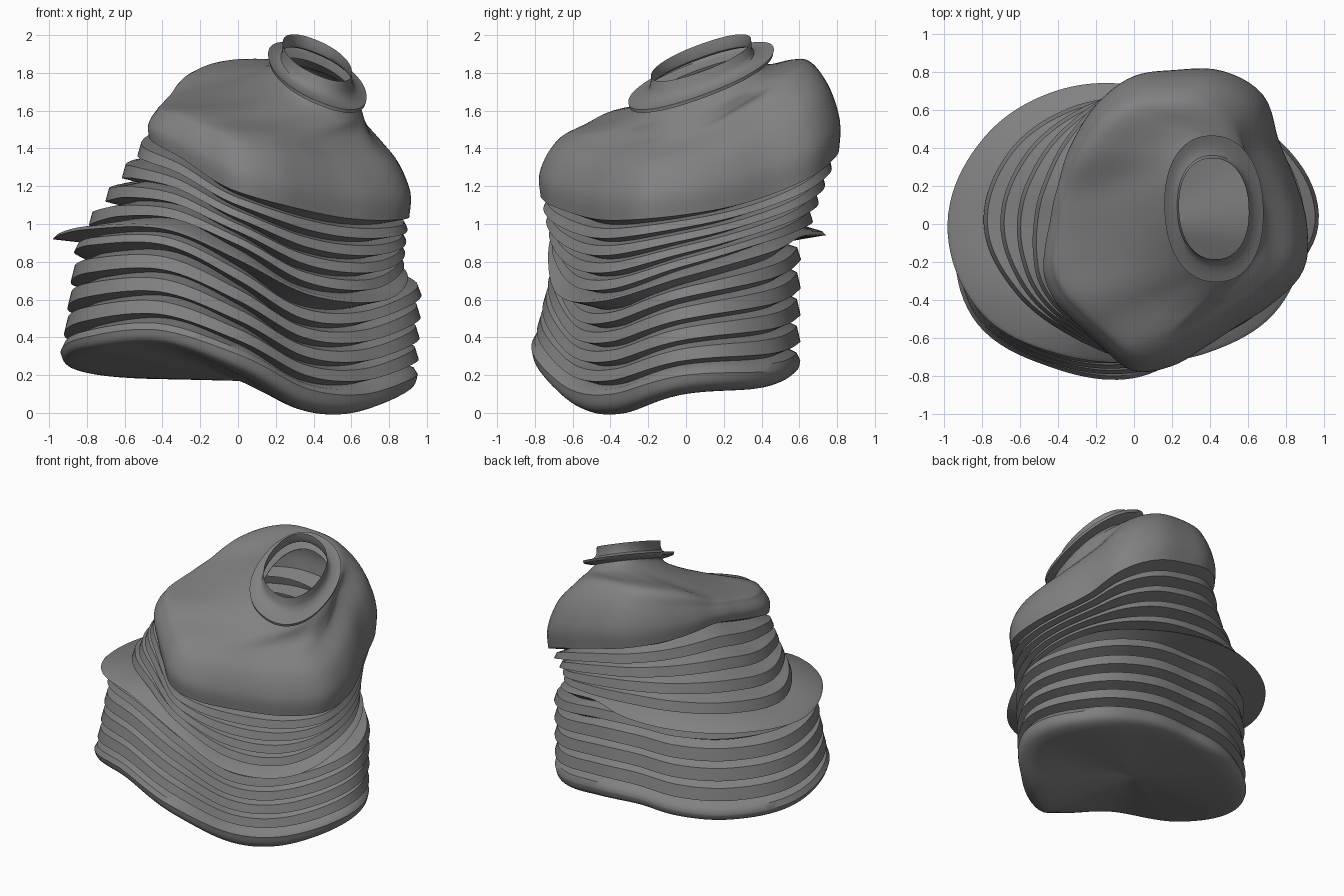
import bpy, bmesh, math

if "Cube" in bpy.data.objects:
    bpy.data.objects.remove(bpy.data.objects["Cube"])

N = 120

# key outlines of the bellows: radius and height at equal angle steps from +x
KEYS = {
    0: ([.95, .88, .69, .59, .65, .76, .92, .98, .87, .81, .72, .78],
        [.20, .22, .27, .28, .26, .25, .29, .39, .44, .31, .13, .10]),
    4: ([.97, .88, .69, .60, .66, .76, .86, .89, .78, .69, .68, .78],
        [.64, .74, .83, .85, .85, .85, .86, .91, .91, .73, .53, .51]),
    5: ([.90, .85, .70, .73, .81, .91, .98, .93, .79, .73, .78, .88],
        [.73, .85, .94, .95, .95, .94, .93, .98, .98, .82, .63, .60]),
    6: ([.88, .83, .73, .67, .70, .76, .79, .72, .675, .71, .72, .82],
        [.80, .92, 1.01, 1.05, 1.06, 1.05, 1.03, 1.07, 1.05, .91, .72, .68]),
    10: ([.90, .87, .87, .95, .92, .83, .77, .67, .57, .50, .45, .435,
          .44, .48, .54, .575, .60, .66, .765, .765, .74, .755, .83, .915],
         [1.07, 1.17, 1.38, 1.49, 1.54, 1.57, 1.53, 1.47, 1.37, 1.19, 1.09, 1.04]),
}
SHOULDER_Z = [1.45, 1.62, 1.83, 1.87, 1.81, 1.71, 1.66, 1.62, 1.59, 1.49, 1.45, 1.40]


def cubic(a, b, c, d, t):
    return b + .5 * t * (c - a + t * (2 * a - 5 * b + 4 * c - d + t * (3 * (b - c) + d - a)))


def around(table):
    out = []
    n = len(table)
    for i in range(N):
        p = i * n / N
        k = int(p)
        out.append(cubic(*[table[(k + j) % n] for j in (-1, 0, 1, 2)], p - k))
    return out


KEYS = {k: (around(r), around(z)) for k, (r, z) in KEYS.items()}


def level(k):
    ks = sorted(KEYS)
    a = max(q for q in ks[:-1] if q <= k)
    b = min(q for q in ks if q > a)
    t = (k - a) / (b - a)
    return [[u + (v - u) * t for u, v in zip(KEYS[a][j], KEYS[b][j])] for j in (0, 1)]


def ring(r, z):
    return [(r[i] * math.cos(math.tau * i / N), r[i] * math.sin(math.tau * i / N), z[i])
            for i in range(N)]


def mix(p, q, t, tz):
    return [(a[0] + (b[0] - a[0]) * t, a[1] + (b[1] - a[1]) * t, a[2] + (b[2] - a[2]) * tz)
            for a, b in zip(p, q)]


def neck_ring(rx, ry, zc):
    # tilted, slightly squared oval around the off-centre mouth
    out = []
    for i in range(N):
        c, s = math.cos(math.tau * i / N), math.sin(math.tau * i / N)
        x = rx * math.copysign(abs(c) ** .9, c)
        y = ry * math.copysign(abs(s) ** .9, s)
        out.append((.42 + x - .03 * y, .08 + y, zc - .40 * x + .36 * y))
    return out


def smooth_rows(rows, steps=5):
    out = []
    n = len(rows)
    for k in range(n - 1):
        q = [rows[max(0, min(n - 1, k + j))] for j in (-1, 0, 1, 2)]
        for s in range(steps):
            out.append([tuple(cubic(*[q[m][i][c] for m in range(4)], s / steps)
                              for c in range(3)) for i in range(N)])
    return out + [rows[-1]]


grey = bpy.data.materials.new("dark_grey")
grey.diffuse_color = (.22, .22, .22, 1)
grey.use_nodes = True
grey.node_tree.nodes["Principled BSDF"].inputs["Base Color"].default_value = grey.diffuse_color


def loft(name, rows, close_bottom=False):
    bm = bmesh.new()
    vs = [[bm.verts.new(p) for p in row] for row in rows]
    for a, b in zip(vs, vs[1:]):
        for i in range(N):
            j = (i + 1) % N
            bm.faces.new((a[i], a[j], b[j], b[i]))
    if close_bottom:
        bm.faces.new(list(reversed(vs[0])))
    me = bpy.data.meshes.new(name)
    bm.to_mesh(me)
    bm.free()
    me.materials.append(grey)
    ob = bpy.data.objects.new(name, me)
    bpy.context.collection.objects.link(ob)
    bpy.ops.object.select_all(action='DESELECT')
    ob.select_set(True)
    bpy.context.view_layer.objects.active = ob
    bpy.ops.object.shade_smooth_by_angle(angle=math.radians(40))
    return ob


# rounded, warped base, drooping most at the front right corner
r0, z0 = level(0)
droop = [.8 + .2 * math.cos(math.tau * i / N - 5.5) for i in range(N)]
bottom = [ring([r * f for r in r0],
               [(z - d * g) * w + .17 * (1 - w) for z, g in zip(z0, droop)])
          for f, d, w in ((.03, .1, 0), (.45, .11, .5), (.8, .11, .93), (.92, .095, 1),
                          (.98, .06, 1), (1, 0, 1))]
rows = smooth_rows(bottom, 4)

# stacked bellows with a protruding fold in the middle
for k in range(10):
    r, z = level(k)
    rn, zn = level(k + 1)
    h = .10 if k == 5 else .29
    gap = [b - a for a, b in zip(z, zn)]
    if k:
        rows.append(ring(r, [a - h * g for a, g in zip(z, gap)]))
    rows.append(ring([a - .02 for a in r], [a + h * g for a, g in zip(z, gap)]))
    rows.append(ring([min(a, b) - .09 for a, b in zip(r, rn)],
                     [a + .52 * g for a, g in zip(z, gap)]))
loft("bellows_body", rows, True)

# soft shoulder dome rising into the mouth
r, z = level(10)
rim = ring(r, z)
edge = ring(r, [a - .02 for a in z])
shoulder = ring([a * .80 for a in r], around(SHOULDER_Z))
base = neck_ring(.23, .34, 1.70)
dome = smooth_rows([edge, mix(rim, shoulder, -.03, .3), mix(rim, shoulder, .35, .72), shoulder,
                    mix(shoulder, base, .55, .42), base, neck_ring(.19, .29, 1.745)])
loft("shoulder_dome", [rows[-1]] + dome)

# mouth flange with a soft fillet, then the open collar
flange = [neck_ring(*p) for p in (
    (.19, .29, 1.745), (.23, .35, 1.755), (.255, .38, 1.765), (.26, .385, 1.785),
    (.24, .355, 1.785), (.21, .31, 1.79), (.193, .28, 1.805), (.185, .268, 1.83),
    (.183, .265, 1.88))]
loft("neck_flange", flange)
